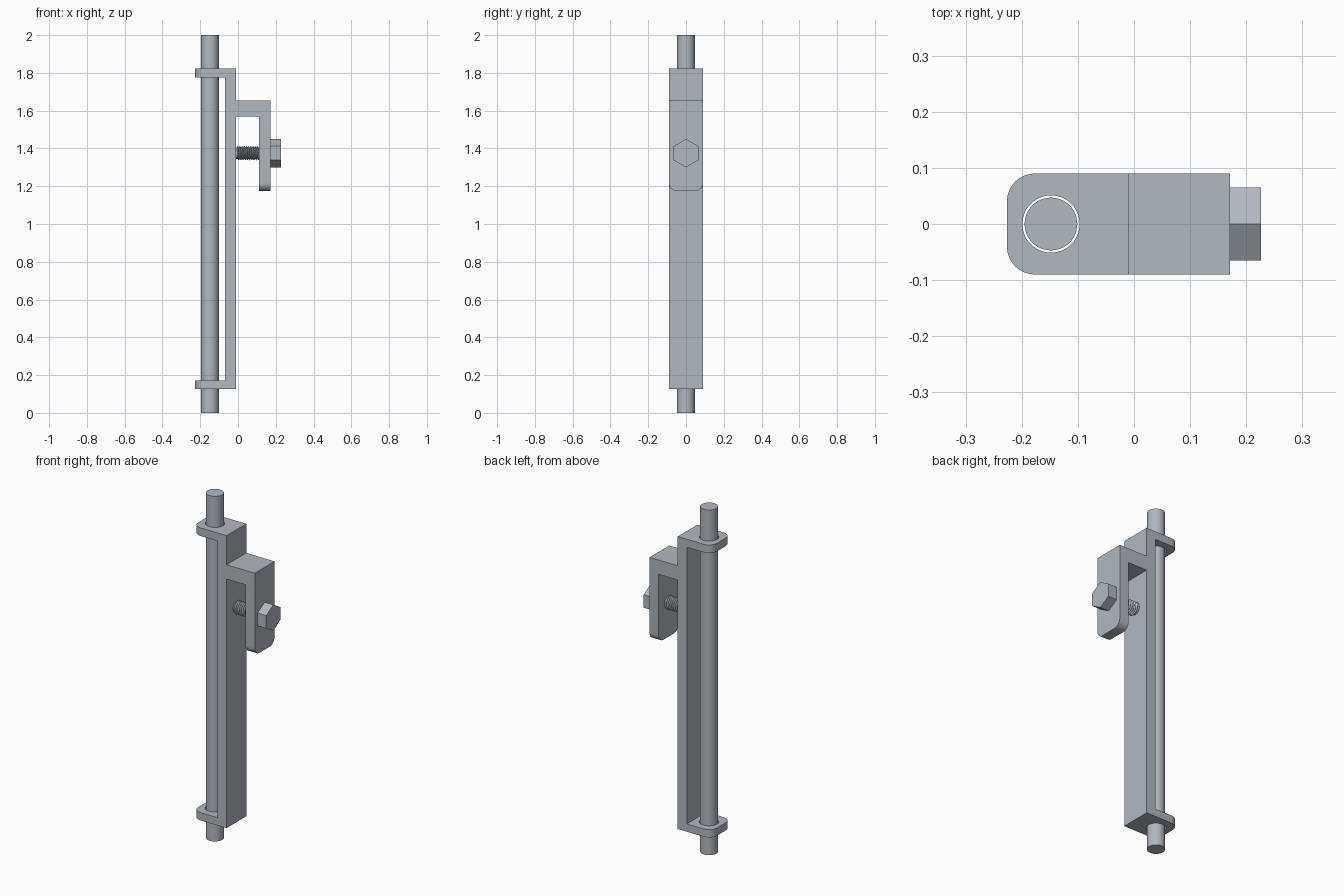
import bpy, bmesh, math
from mathutils import Matrix

if "Cube" in bpy.data.objects:
    bpy.data.objects.remove(bpy.data.objects["Cube"])

steel = bpy.data.materials.new("grey_steel")
steel.diffuse_color = (0.434, 0.479, 0.527, 1)
steel.use_nodes = True
steel.node_tree.nodes["Principled BSDF"].inputs["Base Color"].default_value = steel.diffuse_color

ROD_X, BOLT_Z, HALF = -0.148, 1.375, 0.09


def finish(bm, name, smooth=True):
    bmesh.ops.recalc_face_normals(bm, faces=bm.faces)
    mesh = bpy.data.meshes.new(name)
    bm.to_mesh(mesh)
    bm.free()
    mesh.materials.append(steel)
    obj = bpy.data.objects.new(name, mesh)
    bpy.context.collection.objects.link(obj)
    bpy.ops.object.select_all(action='DESELECT')
    bpy.context.view_layer.objects.active = obj
    obj.select_set(True)
    if smooth:
        bpy.ops.object.shade_smooth_by_angle(angle=math.radians(30))
    return obj


def cylinder(name, radius, length, sides, matrix, smooth=True):
    bm = bmesh.new()
    bmesh.ops.create_cone(bm, cap_ends=True, segments=sides, radius1=radius,
                          radius2=radius, depth=length, matrix=matrix)
    return finish(bm, name, smooth)


def along_x(x0, x1):
    return Matrix.Translation(((x0 + x1) / 2, 0, BOLT_Z)) @ Matrix.Rotation(math.pi / 2, 4, 'Y')


# Bracket: spine, two rod tabs and hooked clamp arm as one extruded profile
profile = [(-.2265, .127), (-.01, .127), (-.01, 1.57), (.112, 1.57), (.112, 1.175),
           (.171, 1.175), (.171, 1.653), (-.01, 1.653), (-.01, 1.822), (-.2265, 1.822),
           (-.2265, 1.775), (-.068, 1.775), (-.068, .172), (-.2265, .172)]
bm = bmesh.new()
face = bm.faces.new([bm.verts.new((x, -HALF, z)) for x, z in profile])
ext = bmesh.ops.extrude_face_region(bm, geom=[face])
bmesh.ops.translate(bm, vec=(0, 2 * HALF, 0),
                    verts=[g for g in ext["geom"] if isinstance(g, bmesh.types.BMVert)])


# Round the outer tab corners and the bottom corners of the clamp leg
def round_edges(test, radius):
    edges = [e for e in bm.edges if all(test(v.co) for v in e.verts)
             and abs(e.verts[0].co.y - e.verts[1].co.y) < 1e-4]
    bmesh.ops.bevel(bm, geom=edges, offset=radius, segments=8, profile=0.5, affect='EDGES')


round_edges(lambda c: c.x < -.22, 0.05)
round_edges(lambda c: c.x > .1 and c.z < 1.2, 0.042)
bracket = finish(bm, "bracket", False)

# Clearance holes for the rod
cutter = cylinder("hole_cutter", 0.051, 2.2, 48, Matrix.Translation((ROD_X, 0, 1)))
cutter.hide_render = True
mod = bracket.modifiers.new("rod_holes", 'BOOLEAN')
mod.object, mod.operation, mod.solver = cutter, 'DIFFERENCE', 'EXACT'
bpy.ops.object.select_all(action='DESELECT')
bpy.context.view_layer.objects.active = bracket
bracket.select_set(True)
bpy.ops.object.modifier_apply(modifier=mod.name)
bpy.ops.object.shade_smooth_by_angle(angle=math.radians(30))
bpy.data.objects.remove(cutter)

# Sliding rod
cylinder("rod", 0.047, 2.0, 48, Matrix.Translation((ROD_X, 0, 1)))

# Clamp bolt: hex head and shank
cylinder("bolt_head", 0.075, 0.0555, 6,
         along_x(.171, .2265) @ Matrix.Rotation(math.pi / 2, 4, 'Z'), False)
cylinder("bolt_shank", 0.031, 0.181, 24, along_x(-.01, .171))

# Helical thread between the spine and the clamp leg
N, TURNS, PITCH = 24, 11, 0.0115
bm = bmesh.new()


def ring_vert(i, radius, shift):
    a = 2 * math.pi * i / N
    return bm.verts.new((-.01 + PITCH * i / N + shift,
                         radius * math.cos(a), BOLT_Z + radius * math.sin(a)))


root = [ring_vert(i, 0.03, 0) for i in range(N * (TURNS + 1) + 1)]
crest = [ring_vert(i, 0.038, PITCH / 2) for i in range(N * TURNS + 1)]
for i in range(N * TURNS):
    bm.faces.new((root[i], root[i + 1], crest[i + 1], crest[i]))
    bm.faces.new((crest[i], crest[i + 1], root[i + 1 + N], root[i + N]))
finish(bm, "bolt_thread")
